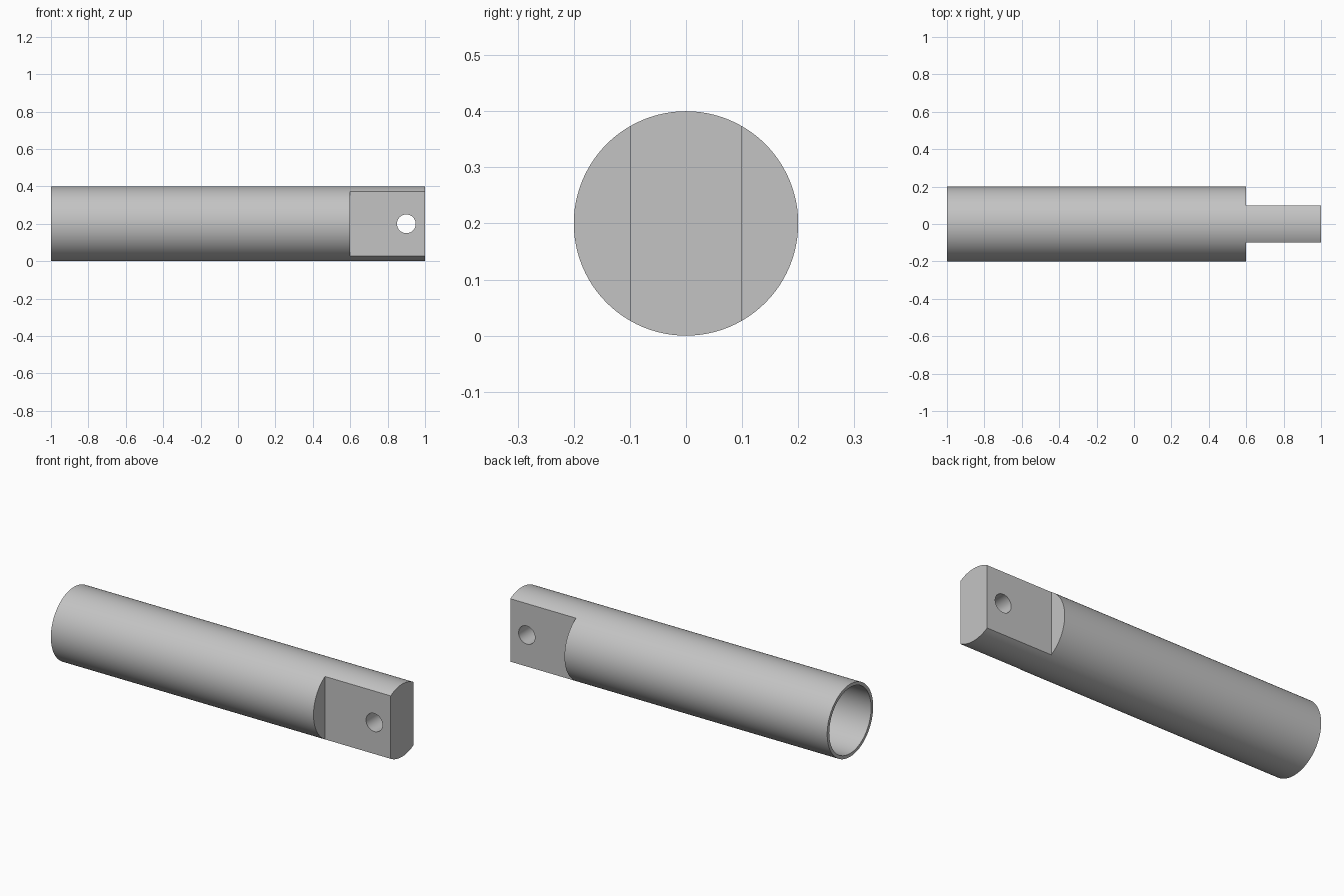
import bpy
import math

RADIUS = 0.2
BORE_RADIUS = 0.182
SHOULDER_X = 0.6
TANG_HALF = 0.1

if "Cube" in bpy.data.objects:
    bpy.data.objects.remove(bpy.data.objects["Cube"], do_unlink=True)

# Plain grey metal
grey = bpy.data.materials.new("light grey metal")
grey.use_nodes = True
colour = (0.55, 0.55, 0.55, 1)
grey.diffuse_color = colour
grey.node_tree.nodes["Principled BSDF"].inputs["Base Color"].default_value = colour


def cylinder(name, radius, length, centre, rotation, sides):
    bpy.ops.mesh.primitive_cylinder_add(
        vertices=sides, radius=radius, depth=length, location=centre, rotation=rotation)
    obj = bpy.context.object
    obj.name = name
    return obj


def box(name, size, centre):
    bpy.ops.mesh.primitive_cube_add(size=1, location=centre)
    obj = bpy.context.object
    obj.name = name
    obj.scale = size
    return obj


def cut(target, cutter):
    cutter.hide_render = True
    mod = target.modifiers.new(cutter.name, "BOOLEAN")
    mod.operation = "DIFFERENCE"
    mod.solver = "EXACT"
    mod.object = cutter
    bpy.context.view_layer.objects.active = target
    bpy.ops.object.modifier_apply(modifier=mod.name)
    bpy.data.objects.remove(cutter, do_unlink=True)


along_x = (0, math.pi / 2, 0)
along_y = (math.pi / 2, 0, 0)

# Round rod lying along x
rod = cylinder("tube_with_tang", RADIUS, 2, (0, 0, RADIUS), along_x, 96)
rod.data.materials.append(grey)

# Blind bore from the left-hand end, stopping short of the shoulder
bore_start, bore_end = -1.1, 0.5
cut(rod, cylinder("bore_cutter", BORE_RADIUS, bore_end - bore_start,
                  ((bore_start + bore_end) / 2, 0, RADIUS), along_x, 96))

# Flats on both sides of the tang
for side in (-1, 1):
    cut(rod, box("flat_cutter", (0.6, 0.2, 0.6),
                 (SHOULDER_X + 0.3, side * (TANG_HALF + 0.1), RADIUS)))

# Pin hole through the tang
cut(rod, cylinder("pin_hole_cutter", 0.05, 0.6, (0.9, 0, RADIUS), along_y, 48))

# Smooth round faces, crisp edges
bpy.ops.object.select_all(action="DESELECT")
rod.select_set(True)
bpy.context.view_layer.objects.active = rod
bpy.ops.object.shade_smooth_by_angle(angle=math.radians(25))
